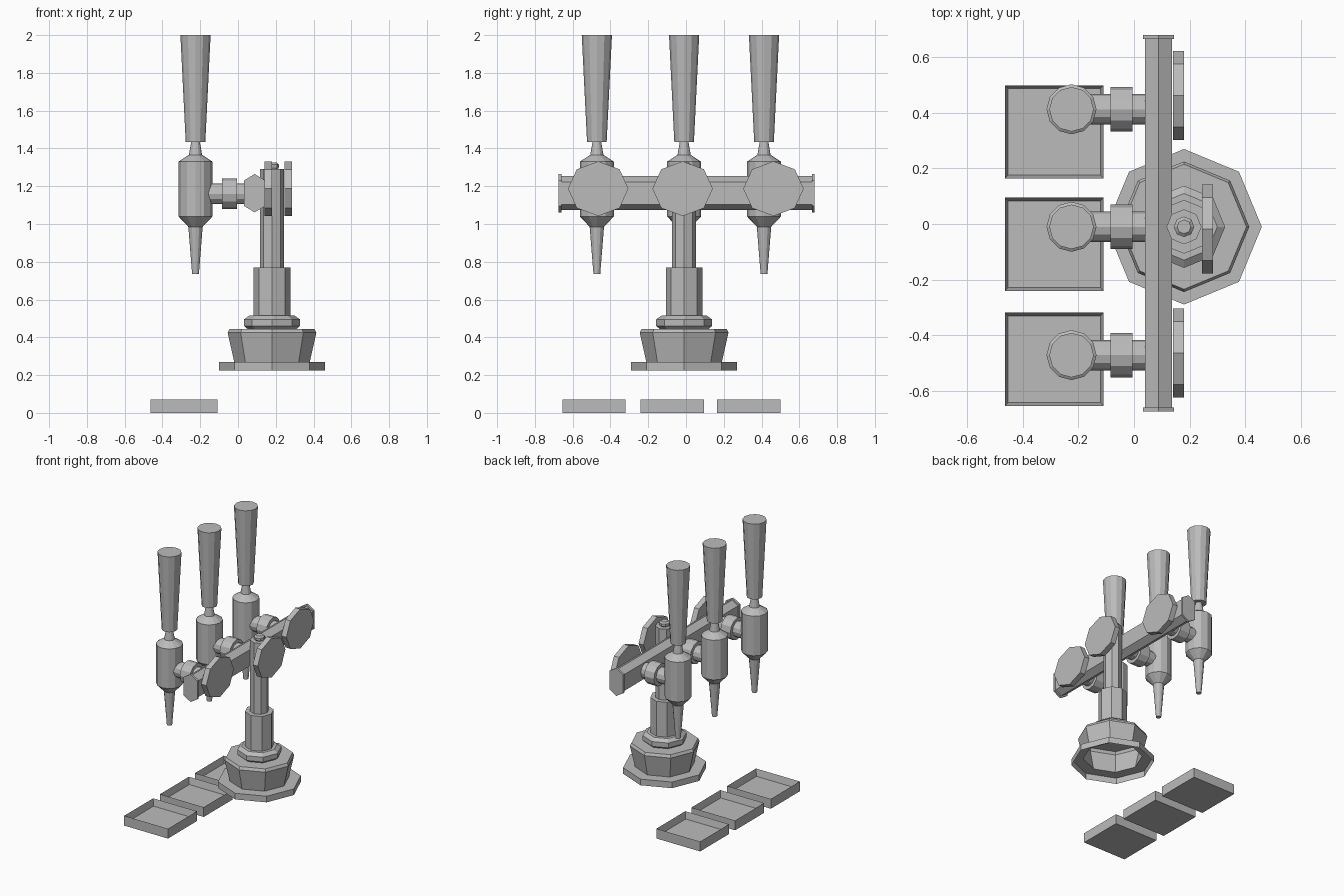
import bpy, bmesh
from math import pi, cos, sin
from mathutils import Matrix, Vector

cube = bpy.data.objects.get("Cube")
if cube:
    bpy.data.objects.remove(cube, do_unlink=True)

grey = bpy.data.materials.new("plain_grey")
grey.use_nodes = True
COLOUR = (0.5, 0.5, 0.5, 1)
grey.diffuse_color = COLOUR
grey.node_tree.nodes["Principled BSDF"].inputs["Base Color"].default_value = COLOUR

ALONG_X = Matrix.Rotation(pi / 2, 4, 'Y')
ALONG_Y = Matrix.Rotation(-pi / 2, 4, 'X')


def finish(name, bm, matrix):
    bmesh.ops.recalc_face_normals(bm, faces=bm.faces)
    bm.transform(matrix)
    mesh = bpy.data.meshes.new(name)
    bm.to_mesh(mesh)
    bm.free()
    mesh.materials.append(grey)
    obj = bpy.data.objects.new(name, mesh)
    bpy.context.collection.objects.link(obj)
    return obj


def loft(name, outline, profile, place, bottom=True):
    """Stack scaled copies of an outline: profile holds (scale, height)."""
    bm = bmesh.new()
    rings = [[bm.verts.new((x * s, y * s, h)) for x, y in outline] for s, h in profile]
    n = len(outline)
    for low, high in zip(rings, rings[1:]):
        for i in range(n):
            j = (i + 1) % n
            bm.faces.new((low[i], low[j], high[j], high[i]))
    bm.faces.new(rings[-1])
    if bottom:
        bm.faces.new(rings[0][::-1])
    return finish(name, bm, place)


def ngon(sides):
    return [(cos(2 * pi * i / sides), sin(2 * pi * i / sides)) for i in range(sides)]


def at(x, y, z):
    return Matrix.Translation(Vector((x, y, z)))


# Pedestal: hollow foot, collar, two-stage column and finial
CX, CY = 0.18, -0.01
foot = [(0.28, 0.225), (0.28, 0.27), (0.2, 0.27), (0.235, 0.425), (0.225, 0.445)]
collar = [(0.13, 0.445), (0.148, 0.46), (0.148, 0.495), (0.12, 0.515)]
column = [(0.097, 0.5), (0.097, 0.77), (0.063, 0.77), (0.063, 1.29)]
finial = [(0.03, 1.29), (0.037, 1.3), (0.037, 1.315), (0.025, 1.325)]
octagon = ngon(8)
loft("pedestal_foot", octagon, foot, at(CX, CY, 0), bottom=False)
loft("pedestal_collar", octagon, collar, at(CX, CY, 0))
loft("column", octagon, column, at(CX, CY, 0))
loft("column_finial", octagon, finial, at(CX, CY, 0))

# Crossbar: tall hexagonal section with slightly larger end caps
hexagon = [(0, 0.09), (0.049, 0.06), (0.049, -0.06), (0, -0.09), (-0.049, -0.06), (-0.049, 0.06)]
bar_place = at(0.088, 0.003, 1.163) @ ALONG_Y
loft("crossbar", hexagon, [(1, -0.665), (1, 0.665)], bar_place)
for side, start in (("left", -0.678), ("right", 0.663)):
    loft("crossbar_cap_" + side, hexagon, [(1.13, start), (1.13, start + 0.015)], bar_place)

# Badge plates behind the bar, the middle one sitting in front of the column
plate = [(x * 0.145, y * 0.16) for x, y in octagon]
for label, x, y in (("near", 0.14, -0.465), ("middle", 0.245, -0.018), ("far", 0.14, 0.463)):
    loft("badge_plate_" + label, plate, [(1, 0), (1, 0.04)], at(x, y, 1.187) @ ALONG_X)

# Taps: spout and barrel, neck, handle, feed pipe and coupling
barrel = [(0.018, 0.735), (0.038, 0.985), (0.09, 1.04), (0.09, 1.33), (0.037, 1.365)]
neck = [(0.036, 1.36), (0.022, 1.44)]
handle = [(0.052, 1.435), (0.08, 2.0)]
pipe = [(0.055, -0.16), (0.055, 0.06)]
coupling = [(0.08, -0.085), (0.08, -0.005)]
round_outline = ngon(12)
for label, y in (("near", -0.472), ("middle", -0.01), ("far", 0.413)):
    for part, profile in (("barrel", barrel), ("neck", neck), ("handle", handle)):
        loft(f"tap_{part}_{label}", round_outline, profile, at(-0.225, y, 0))
    for part, profile in (("pipe", pipe), ("coupling", coupling)):
        loft(f"tap_{part}_{label}", round_outline, profile, at(0, y, 1.16) @ ALONG_X)

# Drip trays: shallow boxes with a sunken floor
for label, y in (("near", -0.487), ("middle", -0.073), ("far", 0.332)):
    bm = bmesh.new()
    bmesh.ops.create_cube(bm, size=1, matrix=at(0, 0, 0.036) @ Matrix.Diagonal((0.355, 0.335, 0.072, 1)))
    top = max(bm.faces, key=lambda f: f.calc_center_median().z)
    bmesh.ops.inset_region(bm, faces=[top], thickness=0.016)
    bmesh.ops.translate(bm, verts=top.verts, vec=(0, 0, -0.05))
    finish("drip_tray_" + label, bm, at(-0.287, y, 0))
